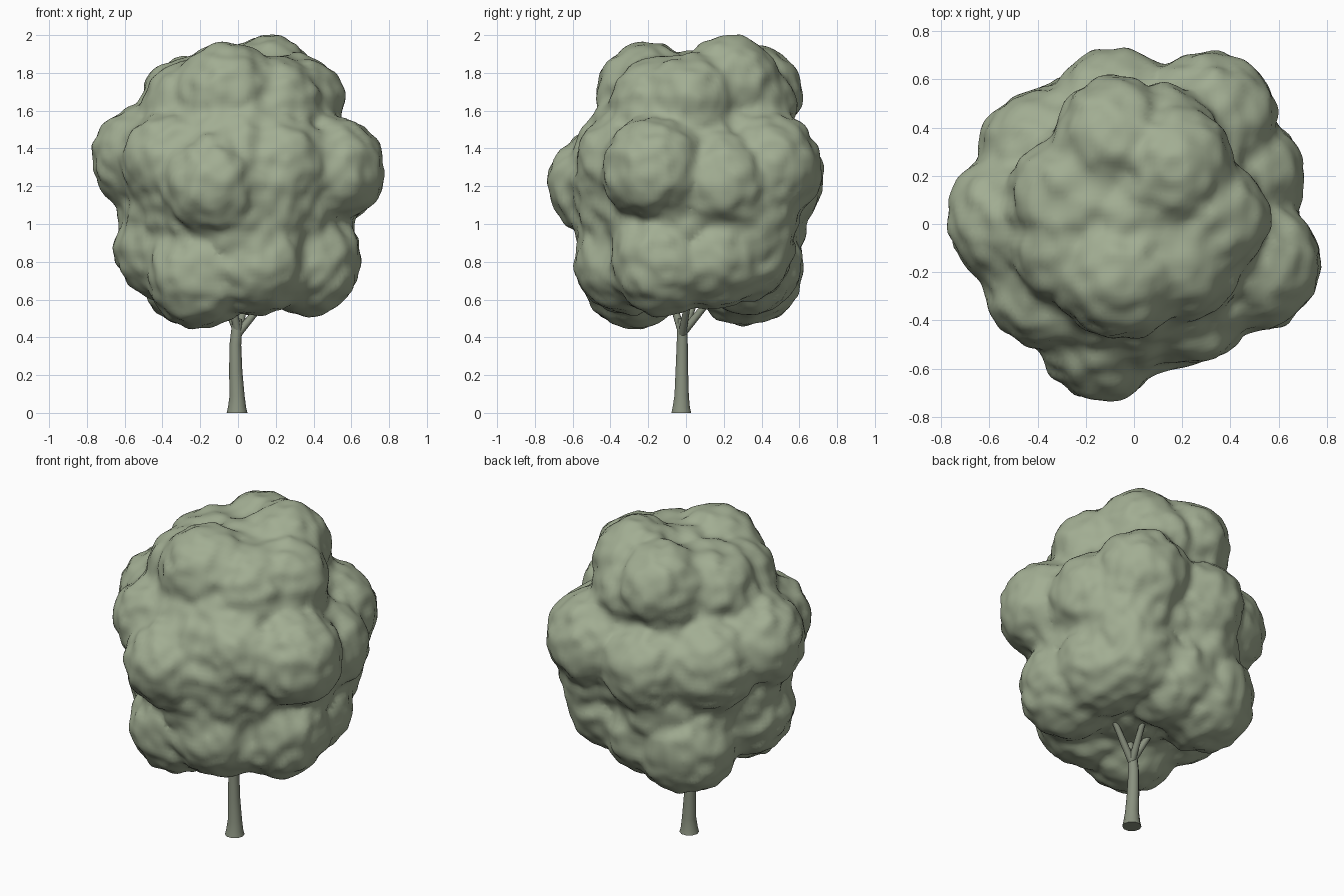
import bpy, bmesh
from mathutils import Matrix, Vector, noise

if "Cube" in bpy.data.objects:
    bpy.data.objects.remove(bpy.data.objects["Cube"], do_unlink=True)


def make_material(name, rgb):
    mat = bpy.data.materials.new(name)
    mat.use_nodes = True
    color = (*rgb, 1)
    mat.diffuse_color = color
    mat.node_tree.nodes["Principled BSDF"].inputs["Base Color"].default_value = color
    return mat


def add_object(name, data):
    obj = bpy.data.objects.new(name, data)
    bpy.context.collection.objects.link(obj)
    return obj


def bake(obj, name, mat):
    """Replace a helper object with its evaluated, smooth-shaded mesh."""
    deps = bpy.context.evaluated_depsgraph_get()
    mesh = bpy.data.meshes.new_from_object(obj.evaluated_get(deps))
    bpy.data.objects.remove(obj, do_unlink=True)
    mesh.materials.clear()
    mesh.materials.append(mat)
    mesh.shade_smooth()
    mesh.name = name
    return add_object(name, mesh)


def limb(name, points, mat):
    """Tapered round tube through (x, y, z, radius) points."""
    curve = bpy.data.curves.new(name, "CURVE")
    curve.dimensions = "3D"
    curve.bevel_depth = 1
    curve.bevel_resolution = 3
    curve.use_fill_caps = True
    spline = curve.splines.new("POLY")
    spline.points.add(len(points) - 1)
    for p, (x, y, z, r) in zip(spline.points, points):
        p.co = (x, y, z, 1)
        p.radius = r
    return bake(add_object(name + "_path", curve), name, mat)


leaf_green = make_material("sage_leaf", (0.36, 0.42, 0.29))
bark_green = make_material("sage_bark", (0.25, 0.28, 0.21))

# Trunk with a flared foot and a slight lean
limb("trunk", [(-0.005, -0.025, 0, 0.055), (-0.005, -0.025, 0.03, 0.048),
               (-0.005, -0.023, 0.09, 0.04), (-0.012, -0.022, 0.22, 0.035),
               (-0.014, -0.02, 0.36, 0.031), (-0.005, -0.02, 0.46, 0.028),
               (0, -0.02, 0.5, 0.022)], bark_green)

# Branches fanning out into the crown
for label, tip in {"left": (0.18, 0.02, 0.64), "back": (0.05, 0.16, 0.64),
                   "right": (-0.11, 0.08, 0.68), "front": (-0.05, -0.1, 0.68)}.items():
    start = Vector((0, -0.02, 0.42))
    mid = start.lerp(Vector(tip), 0.5)
    limb(label + "_branch", [(*start, 0.022), (*mid, 0.019), (*tip, 0.015)], bark_green)

# Leaf clumps: x, y, z, radius
CLUMPS = [
    # inner mass and waist
    (0, 0, 1.2, 0.62), (0.01, 0.04, 1.45, 0.47), (0, 0, 1.02, 0.46),
    (-0.34, 0.02, 1.06, 0.29), (0.34, -0.02, 1.04, 0.29), (-0.12, 0.36, 1.02, 0.28),
    (0.02, -0.32, 1.0, 0.28), (0.3, 0.3, 1.06, 0.3),
    # lower ring
    (-0.2, -0.27, 0.74, 0.29), (0.1, -0.32, 0.8, 0.28), (0.37, -0.12, 0.8, 0.29),
    (0.35, 0.15, 0.83, 0.28), (0.26, 0.3, 0.87, 0.28), (0.0, 0.33, 0.8, 0.28),
    (-0.23, 0.32, 0.76, 0.3), (-0.38, -0.04, 0.87, 0.28),
    # middle ring
    (-0.13, -0.45, 1.21, 0.28), (0.24, -0.31, 1.32, 0.27), (0.5, -0.17, 1.29, 0.28),
    (0.43, 0.19, 1.22, 0.28), (0.31, 0.43, 1.3, 0.29), (-0.08, 0.45, 1.24, 0.28),
    (-0.36, 0.28, 1.27, 0.29), (-0.5, 0.02, 1.35, 0.28), (-0.34, -0.25, 1.34, 0.28),
    # upper crown
    (-0.06, -0.2, 1.68, 0.28), (0.19, -0.14, 1.62, 0.27), (0.3, 0.02, 1.64, 0.26),
    (0.16, 0.23, 1.74, 0.26), (-0.08, 0.35, 1.69, 0.26), (0.1, 0.32, 1.62, 0.26),
    (-0.25, 0.1, 1.63, 0.27), (-0.24, -0.08, 1.6, 0.27),
]
bm = bmesh.new()
for x, y, z, r in CLUMPS:
    bmesh.ops.create_icosphere(bm, subdivisions=4, radius=r,
                               matrix=Matrix.Translation((x, y, z)))
mesh = bpy.data.meshes.new("clumps")
bm.to_mesh(mesh)
bm.free()

# Fuse the clumps into one soft crown
clumps = add_object("clumps", mesh)
fuse = clumps.modifiers.new("fuse", "REMESH")
fuse.mode = "VOXEL"
fuse.voxel_size = 0.024
soften = clumps.modifiers.new("soften", "SMOOTH")
soften.iterations = 10
crown = bake(clumps, "leaf_crown", leaf_green)

# Leafy lumps along the surface normals
bm = bmesh.new()
bm.from_mesh(crown.data)
bm.normal_update()
for v, normal in [(v, v.normal.copy()) for v in bm.verts]:
    lump = 0.014 * noise.noise(v.co * 6) + 0.018 * noise.noise(v.co * 12)
    v.co += normal * lump
bm.to_mesh(crown.data)
bm.free()
crown.data.shade_smooth()
